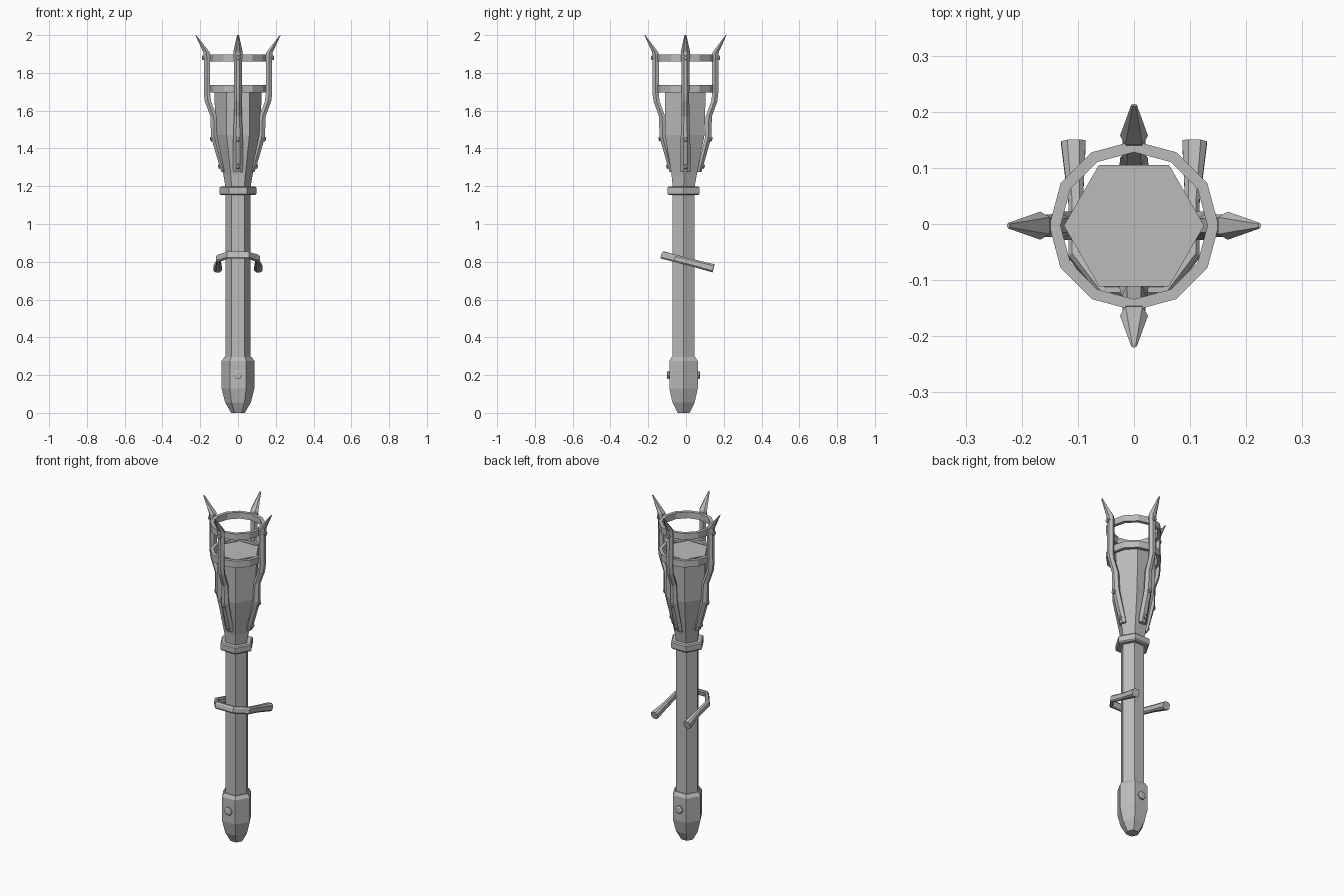
import bpy, bmesh
from math import sin, cos, pi, radians
from mathutils import Vector, Matrix

cube = bpy.data.objects.get("Cube")
if cube:
    bpy.data.objects.remove(cube, do_unlink=True)

grey = bpy.data.materials.new("plain grey")
grey.use_nodes = True
tone = (0.5, 0.5, 0.5, 1)
grey.diffuse_color = tone
grey.node_tree.nodes["Principled BSDF"].inputs["Base Color"].default_value = tone


def loft(name, sections, loop=False):
    """Skin a list of equal-sized point rings; cap the ends unless looped."""
    bm = bmesh.new()
    rings = [[bm.verts.new(p) for p in s] for s in sections]
    pairs = list(zip(rings, rings[1:]))
    if loop:
        pairs.append((rings[-1], rings[0]))
    else:
        bm.faces.new(rings[0])
        bm.faces.new(rings[-1])
    n = len(rings[0])
    for a, b in pairs:
        for i in range(n):
            j = (i + 1) % n
            bm.faces.new((a[i], a[j], b[j], b[i]))
    bmesh.ops.recalc_face_normals(bm, faces=bm.faces)
    mesh = bpy.data.meshes.new(name)
    bm.to_mesh(mesh)
    bm.free()
    mesh.materials.append(grey)
    obj = bpy.data.objects.new(name, mesh)
    bpy.context.collection.objects.link(obj)
    return obj


def polygon(r, z, n=6, y=0.0):
    return [(r * cos(2 * pi * i / n), y + r * sin(2 * pi * i / n), z) for i in range(n)]


def turned(name, profile, y0, y1):
    """Six-sided stack of (radius, height), its axis drifting from y0 to y1."""
    last = len(profile) - 1
    return loft(name, [polygon(r, z, 6, y0 + (y1 - y0) * k / last)
                       for k, (r, z) in enumerate(profile)])


def bolt(name, origin, outward, r, depth):
    """Six-sided rivet with a chamfered head."""
    turn = Vector(outward).to_track_quat('Z', 'Y').to_matrix()
    rings = [(r, -depth), (r, depth * 0.6), (r * 0.65, depth)]
    return loft(name, [[Vector(origin) + turn @ Vector(p) for p in polygon(s, h)]
                       for s, h in rings])


# Handle, pommel, collar and flared head
AXIS = -0.013
CAGE = -0.003
turned("handle", [(0.067, 0.25), (0.067, 1.22)], AXIS, AXIS)
turned("pommel", [(0.036, 0), (0.068, 0.055), (0.087, 0.13), (0.087, 0.275),
                  (0.073, 0.295)], AXIS, AXIS)
turned("collar", [(0.09, 1.153), (0.097, 1.16), (0.097, 1.192), (0.09, 1.198)], AXIS, AXIS)
turned("head", [(0.066, 1.19), (0.077, 1.26), (0.12, 1.47), (0.125, 1.73)], AXIS, CAGE)
for side, s in (("front", -1), ("back", 1)):
    bolt("pommel_bolt_" + side, (0, AXIS + s * 0.076, 0.2), (0, s, 0), 0.025, 0.012)

# Two cage hoops
for name, low, high in (("lower_hoop", 1.695, 1.735), ("upper_hoop", 1.86, 1.898)):
    loft(name, [polygon(r, z, 12, CAGE) for r, z in
                ((0.131, low), (0.151, low), (0.151, high), (0.131, high))], loop=True)

# Four cage arms: (height, inner radius, outer radius, half width)
ARM = [(1.275, 0.066, 0.088, 0.026), (1.31, 0.072, 0.099, 0.027),
       (1.46, 0.108, 0.143, 0.025), (1.57, 0.112, 0.146, 0.021),
       (1.65, 0.143, 0.176, 0.02), (1.69, 0.147, 0.181, 0.02),
       (1.87, 0.147, 0.181, 0.022), (1.91, 0.15, 0.184, 0.025),
       (2.0, 0.222, 0.226, 0.005)]
for name, angle, scale in (("left", 0, 1), ("back", 90, 0.96),
                           ("right", 180, 1), ("front", 270, 0.96)):
    spin = Matrix.Rotation(radians(angle), 3, 'Z')

    def place(r, t, z):
        return spin @ Vector((r * scale, t, z)) + Vector((0, CAGE, 0))

    sections = []
    for z, a, b, w in ARM:
        mid = (a + b) / 2
        sections.append([place(r, t, z) for r, t in
                         ((a, -w * 0.6), (mid, -w), (b, -w * 0.4),
                          (b, w * 0.4), (mid, w), (a, w * 0.6))])
    loft("cage_arm_" + name, sections)
    for label, r, z, tilt in (("low", 0.096, 1.305, -0.25), ("middle", 0.139, 1.45, -0.25),
                              ("top", 0.181, 1.88, 0)):
        bolt("arm_bolt_%s_%s" % (name, label), place(r, 0, z),
             spin @ Vector((1, 0, tilt)), 0.014, 0.009)

# Tilted open belt hook around the handle
half = [(0.055, -0.122, 0.011), (0.105, -0.055, 0.012),
        (0.104, 0.04, 0.013), (0.108, 0.145, 0.022)]
path = [(-x, y, w) for x, y, w in reversed(half)] + half
sections = []
for k, (x, y, w) in enumerate(path):
    before, after = path[max(k - 1, 0)], path[min(k + 1, len(path) - 1)]
    along = Vector((after[0] - before[0], after[1] - before[1], 0)).normalized()
    out = Vector((along.y, -along.x, 0))
    centre = Vector((x, y, 0.835 - 0.26 * (y + 0.122)))
    up = Vector((0, 0.25, 0.97))
    h = 0.019 + 0.3 * (w - 0.011)
    sections.append([centre + out * w * u + up * h * v for u, v in
                     ((-1, -0.6), (-1, 0.6), (-0.5, 1), (0.5, 1),
                      (1, 0.6), (1, -0.6), (0.5, -1), (-0.5, -1))])
loft("belt_hook", sections)
